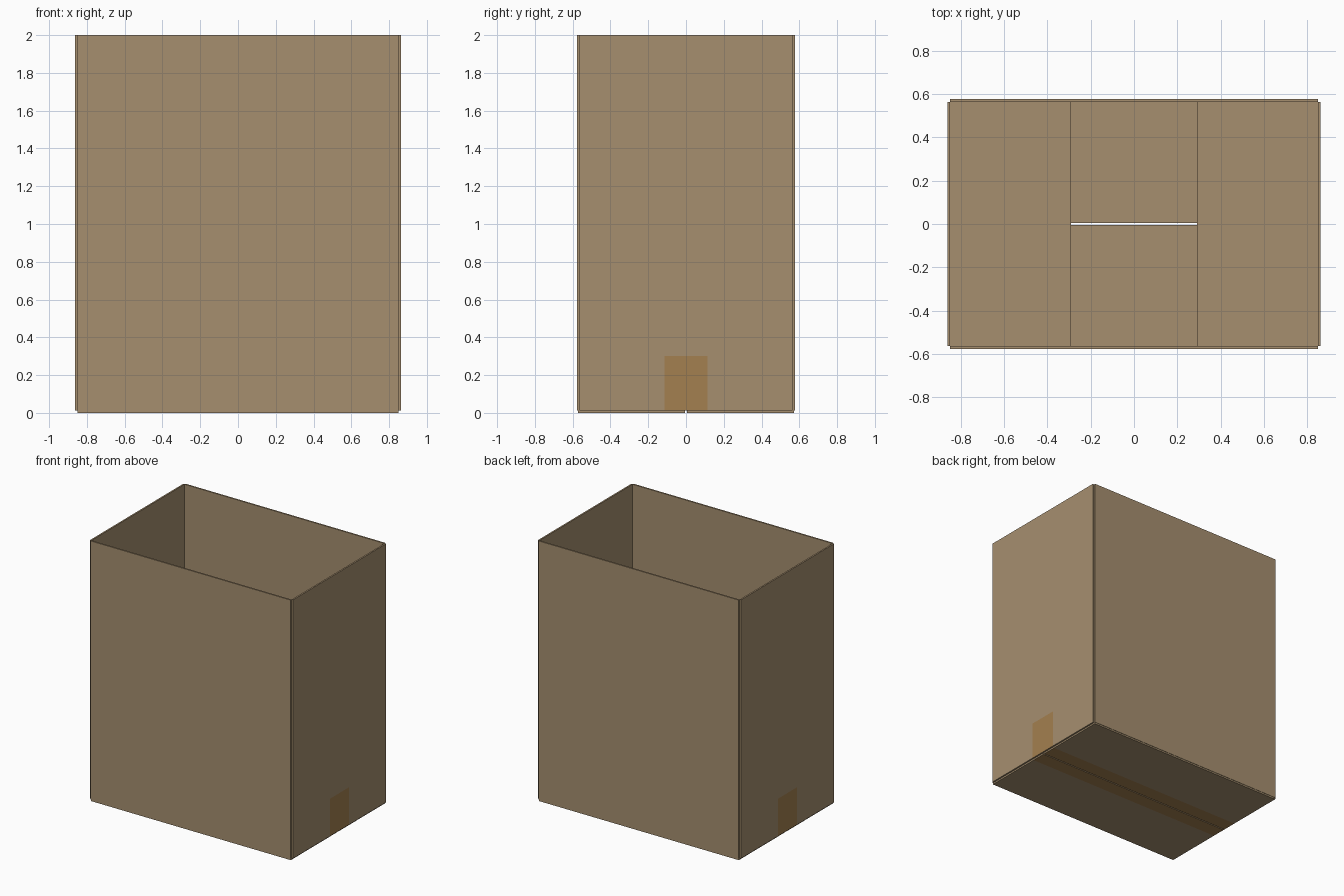
import bpy
import bmesh
from mathutils import Vector

if "Cube" in bpy.data.objects:
    bpy.data.objects.remove(bpy.data.objects["Cube"])

T = 0.012             # board thickness
X, Y = 0.862, 0.576   # outer half sizes
CREASE, TOP = 1.43, 2.0
FLAP = TOP - CREASE
TAPE_W, TAPE_Z = 0.115, 0.30


def material(name, rgb):
    m = bpy.data.materials.new(name)
    m.diffuse_color = (*rgb, 1.0)
    m.use_nodes = True
    m.node_tree.nodes["Principled BSDF"].inputs["Base Color"].default_value = m.diffuse_color
    return m


cardboard = material("cardboard_brown", (0.381, 0.275, 0.159))
tape = material("packing_tape", (0.371, 0.216, 0.080))


def panel(name, lo, hi, cuts=(), taped=None):
    """Box from lo to hi; cut along planes, then tape the faces the rule picks."""
    bm = bmesh.new()
    bmesh.ops.create_cube(bm, size=1)
    lo, hi = Vector(lo), Vector(hi)
    for v in bm.verts:
        v.co = (lo + hi) / 2 + v.co * (hi - lo)
    for point, normal in cuts:
        bmesh.ops.bisect_plane(bm, geom=bm.verts[:] + bm.edges[:] + bm.faces[:],
                               plane_co=point, plane_no=normal)
    bm.normal_update()
    if taped:
        for f in bm.faces:
            f.material_index = int(taped(f.calc_center_median(), f.normal))
    mesh = bpy.data.meshes.new(name)
    bm.to_mesh(mesh)
    bm.free()
    mesh.materials.append(cardboard)
    mesh.materials.append(tape)
    bpy.context.collection.objects.link(bpy.data.objects.new(name, mesh))


def span(s, a, b):
    """Sorted range a..b on the side given by the sign s."""
    return sorted((s * a, s * b))


tape_sides = [((0, y, 0), (0, 1, 0)) for y in (-TAPE_W, TAPE_W)]

for s, side in ((-1, "front"), (1, "back")):
    # Broad wall and its raised top flap
    y0, y1 = span(s, Y - T, Y)
    panel(side + "_wall", (T - X, y0, T), (X - T, y1, CREASE))
    panel(side + "_top_flap", (T - X, y0, CREASE), (X - T, y1, TOP))
    # Outer bottom flap, taped underneath beside the centre seam
    y0, y1 = span(s, 0.004, Y - 0.003)
    panel(side + "_bottom_flap", (T - X, y0, 0), (X - T, y1, T), tape_sides,
          lambda c, n: n.z < -0.9 and abs(c.y) < TAPE_W)

for s, side in ((-1, "left"), (1, "right")):
    # Narrow wall with the tape end, and its raised top flap
    x0, x1 = span(s, X - T, X)
    panel(side + "_wall", (x0, T - Y, T), (x1, Y - T, CREASE),
          tape_sides + [((0, 0, TAPE_Z), (0, 0, 1))],
          lambda c, n: n.x * s > 0.9 and abs(c.y) < TAPE_W and c.z < TAPE_Z)
    panel(side + "_top_flap", (x0, T - Y, CREASE), (x1, Y - T, TOP))
    # Inner bottom flap
    x0, x1 = span(s, X - FLAP, X - T)
    panel(side + "_bottom_flap", (x0, T - Y, T), (x1, Y - T, 2 * T))
